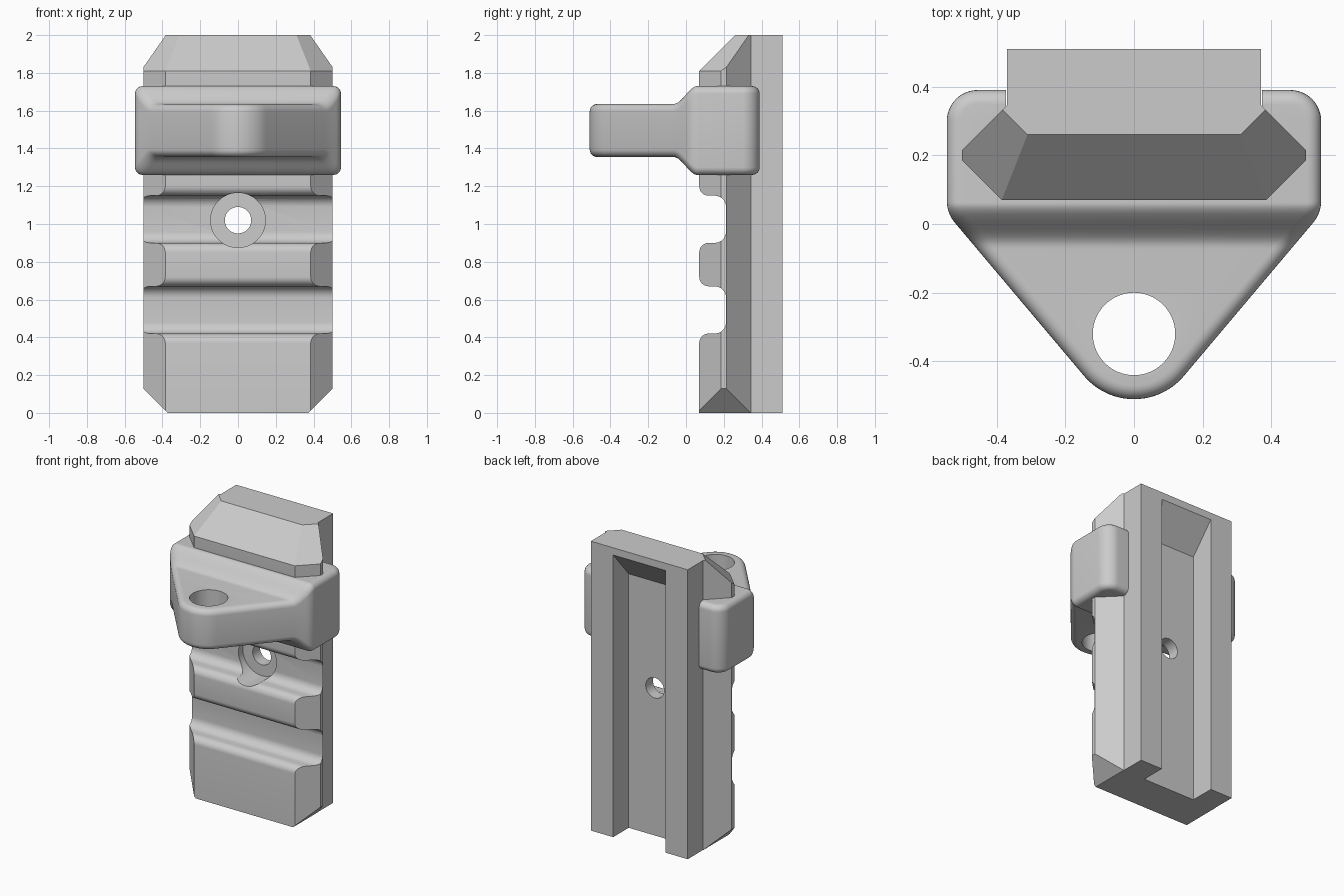
import bpy, bmesh
from math import sin, cos, pi, radians
from mathutils import Vector, Matrix

if "Cube" in bpy.data.objects:
    bpy.data.objects.remove(bpy.data.objects["Cube"])

grey = bpy.data.materials.new("plain_grey")
grey.use_nodes = True
grey.diffuse_color = (0.6, 0.6, 0.6, 1)
grey.node_tree.nodes["Principled BSDF"].inputs["Base Color"].default_value = (0.6, 0.6, 0.6, 1)


def to_object(bm, name):
    bmesh.ops.recalc_face_normals(bm, faces=bm.faces[:])
    mesh = bpy.data.meshes.new(name)
    bm.to_mesh(mesh)
    bm.free()
    mesh.materials.append(grey)
    obj = bpy.data.objects.new(name, mesh)
    bpy.context.collection.objects.link(obj)
    return obj


def prism(points, along):
    """Extrude a closed outline of 3D points by a vector."""
    bm = bmesh.new()
    face = bm.faces.new([bm.verts.new(p) for p in points])
    moved = bmesh.ops.extrude_face_region(bm, geom=[face])["geom"]
    verts = [g for g in moved if isinstance(g, bmesh.types.BMVert)]
    bmesh.ops.translate(bm, verts=verts, vec=along)
    return bm


def side_prism(profile, half, name):
    """Extrude a (y, z) profile across x."""
    return to_object(prism([(-half, y, z) for y, z in profile], (2 * half, 0, 0)), name)


def cylinder(radius, length, centre, name, axis):
    bm = bmesh.new()
    turn = Matrix.Rotation(pi / 2, 4, "X") if axis == "Y" else Matrix()
    bmesh.ops.create_cone(bm, cap_ends=True, segments=64, radius1=radius, radius2=radius,
                          depth=length, matrix=Matrix.Translation(centre) @ turn)
    return to_object(bm, name)


def cut(obj, cutters):
    bpy.context.view_layer.objects.active = obj
    for cutter in cutters:
        mod = obj.modifiers.new("cut", "BOOLEAN")
        mod.operation, mod.solver, mod.object = "DIFFERENCE", "EXACT", cutter
        bpy.ops.object.modifier_apply(modifier=mod.name)
        bpy.data.objects.remove(cutter)


def smooth(obj):
    bpy.ops.object.select_all(action="DESELECT")
    obj.select_set(True)
    bpy.context.view_layer.objects.active = obj
    bpy.ops.object.shade_smooth_by_angle(angle=radians(30))


def arc(cx, cy, r, start, end, steps):
    angles = [radians(start + (end - start) * i / steps) for i in range(steps + 1)]
    return [(cx + r * cos(a), cy + r * sin(a)) for a in angles]


# Rail body: flared plan outline, with the ends trimmed by sloping planes
half = [(0.385, 0.07), (0.5, 0.185), (0.5, 0.215), (0.37, 0.345), (0.37, 0.51)]
outline = half + [(-x, y) for x, y in reversed(half)]
bm = prism([(x, y, 0) for x, y in outline], (0, 0, 2))
trims = [((0, 0.07, 1.81), (0, -1, 1))]
for s in (-1, 1):
    trims.append(((s * 0.385, 0.07, 1.81), (s, -1, 1.395)))
    trims.append(((s * 0.372, 0, 0), (s, 0, -1)))
for point, normal in trims:
    res = bmesh.ops.bisect_plane(bm, geom=bm.verts[:] + bm.edges[:] + bm.faces[:], dist=1e-5,
                                 plane_co=point, plane_no=Vector(normal).normalized(),
                                 clear_outer=True)
    bmesh.ops.holes_fill(bm, edges=[e for e in bm.edges if e.is_boundary], sides=0)
rail = to_object(bm, "rail")

# Cross grooves with rounded lips and filleted floors
cutters = []
for centre in (0.545, 1.025, 1.505):
    lip = arc(0.12, 0.175, 0.05, 180, 270, 8) + arc(0.152, 0.065, 0.06, 90, 0, 8)
    upper = [(0, 0.175)] + lip
    profile = upper + [(y, -z) for y, z in reversed(upper)]
    cutters.append(side_prism([(y, centre + z) for y, z in profile], 0.7, "groove_cutter"))

# Rear channel with a sloping top end, then the screw hole and its seat
channel = [(0.34, -0.1), (0.34, 1.755), (0.51, 1.95), (0.6, 2.053), (0.6, -0.1)]
cutters.append(side_prism(channel, 0.2, "channel_cutter"))
cutters.append(cylinder(0.145, 0.26, (0, 0.13, 1.02), "seat_cutter", "Y"))
cutters.append(cylinder(0.07, 1, (0, 0.3, 1.02), "screw_hole_cutter", "Y"))
cut(rail, cutters)
smooth(rail)

# Clamp outline, right half: rounded tip, slanted side, shoulder, rear corner
ROUND, MID = 0.04, 1.495
SLANT = -40.2
path = []
for cx, cy, r, a0, a1, n in ((0, -0.32, 0.19, -90, SLANT, 12),
                             (0.445, 0.068, 0.1, SLANT, 0, 10),
                             (0.455, 0.3, 0.09, 0, 90, 12)):
    pts = arc(cx, cy, r, a0, a1, n)
    normals = arc(0, 0, 1, a0, a1, n)
    if r == 0.1:
        # extra points on the slanted side so it follows the swelling
        p, q = Vector(path[-1][0]), Vector(pts[0])
        path += [(tuple(p.lerp(q, i / 40)), normals[0]) for i in range(1, 40)]
    path += list(zip(pts, normals))


def half_height(y):
    t = min(max((y + 0.065) / 0.125, 0), 1)
    return 0.14 + 0.095 * t * t * (3 - 2 * t)


bm = bmesh.new()
rings = []
for side in (-1, 1):
    for k in range(7):
        a = (6 - k if side < 0 else k) * pi / 12
        inset, drop = ROUND * (1 - cos(a)), ROUND * (1 - sin(a))
        right, left = [], []
        for i, ((x, y), (nx, ny)) in enumerate(path):
            px, py = x - nx * inset, y - ny * inset
            z = MID + side * (half_height(py) - drop)
            right.append(bm.verts.new((px if i else 0, py, z)))
            left.append(bm.verts.new((-px, py, z)) if i else right[0])
        rings.append((right, left))
for (r0, l0), (r1, l1) in zip(rings, rings[1:]):
    low, high = r0 + l0[:0:-1], r1 + l1[:0:-1]
    for i in range(len(low)):
        j = (i + 1) % len(low)
        bm.faces.new((low[i], low[j], high[j], high[i]))
for right, left in (rings[0], rings[-1]):
    bm.faces.new((right[0], right[1], left[1]))
    for i in range(1, len(right) - 1):
        bm.faces.new((right[i], right[i + 1], left[i + 1], left[i]))
clamp = to_object(bm, "clamp")

# Clamp openings: ring hole and the gap around the rail's back
gap = [(0.25, 1), (0.25, 2), (0.6, 2), (0.6, 1)]
cut(clamp, [cylinder(0.12, 1, (0, -0.32, MID), "ring_hole_cutter", "Z"),
            side_prism(gap, 0.373, "gap_cutter")])
smooth(clamp)
